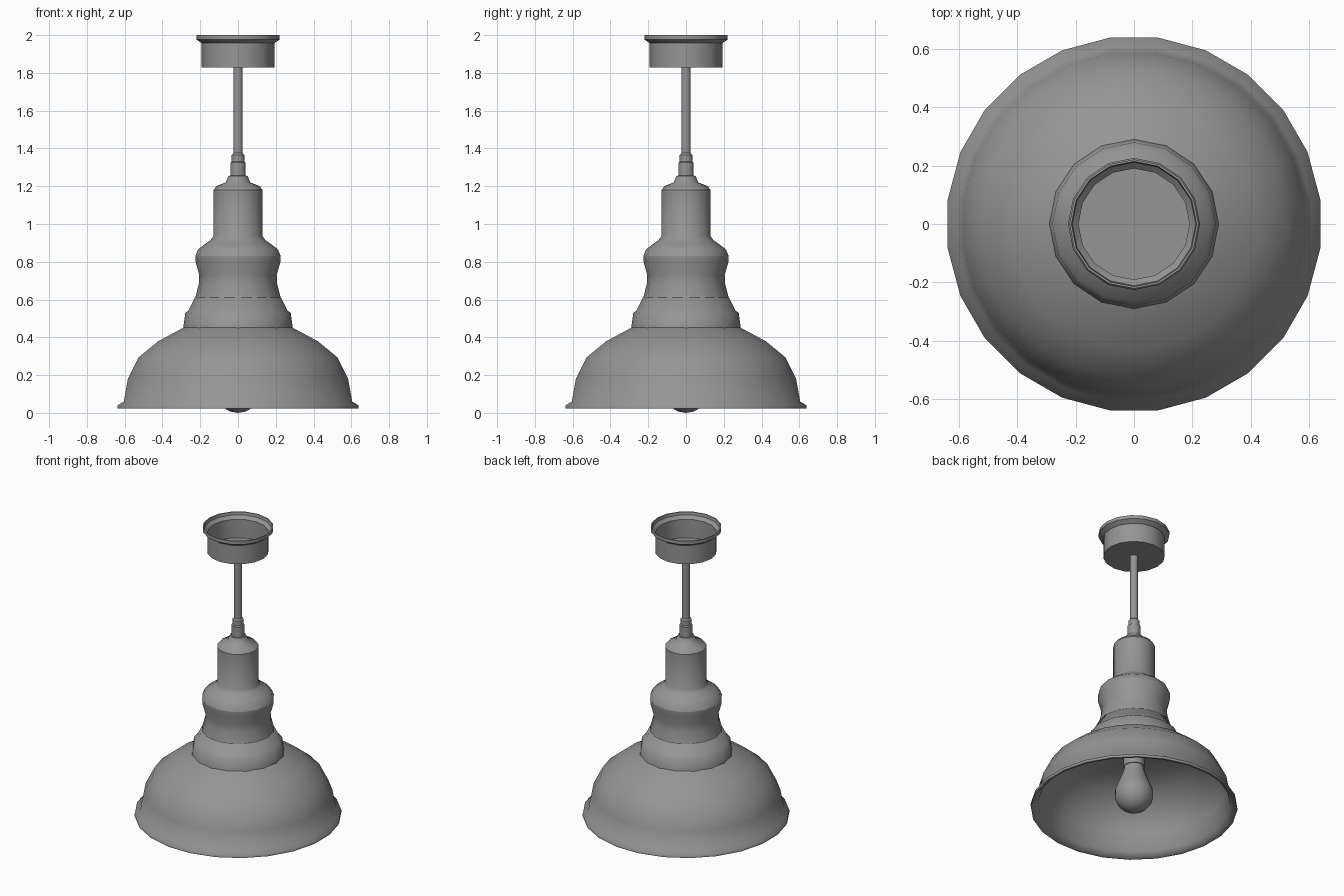
import bpy, bmesh, math

if "Cube" in bpy.data.objects:
    bpy.data.objects.remove(bpy.data.objects["Cube"])

# Dark grey shared by all parts
grey = bpy.data.materials.new("dark_grey")
grey.diffuse_color = (0.3, 0.3, 0.3, 1)
grey.use_nodes = True
grey.node_tree.nodes["Principled BSDF"].inputs["Base Color"].default_value = grey.diffuse_color


def lathe(name, profile, sides=16, offset=0.0, smooth=35):
    """Revolve (radius, z) points around z; radius 0 gives a pole."""
    bm = bmesh.new()
    rings = []
    for r, z in profile:
        if r == 0:
            rings.append([bm.verts.new((0, 0, z))] * sides)
        else:
            angles = [2 * math.pi * i / sides + offset for i in range(sides)]
            rings.append([bm.verts.new((r * math.cos(a), r * math.sin(a), z)) for a in angles])
    for low, high in zip(rings, rings[1:]):
        for i in range(sides):
            j = (i + 1) % sides
            corners = list(dict.fromkeys([low[i], low[j], high[j], high[i]]))
            bm.faces.new(corners)
    bmesh.ops.recalc_face_normals(bm, faces=bm.faces)
    mesh = bpy.data.meshes.new(name)
    bm.to_mesh(mesh)
    bm.free()
    mesh.materials.append(grey)
    obj = bpy.data.objects.new(name, mesh)
    bpy.context.collection.objects.link(obj)
    bpy.ops.object.select_all(action='DESELECT')
    obj.select_set(True)
    bpy.context.view_layer.objects.active = obj
    bpy.ops.object.shade_smooth_by_angle(angle=math.radians(smooth))
    return obj


# Wide dome with a flared rim, lined inside up to a closed ceiling
lathe("shade_dome", [
    (0.285, 0.453), (0.293, 0.45), (0.425, 0.38), (0.53, 0.295), (0.588, 0.18),
    (0.61, 0.06), (0.643, 0.04), (0.643, 0.022), (0.63, 0.022),
    (0.598, 0.055), (0.576, 0.175), (0.52, 0.285), (0.415, 0.37), (0.3, 0.425), (0, 0.43),
], sides=24, offset=math.radians(7.5), smooth=70)

# Stepped collar above the dome
lathe("shade_collar", [
    (0.29, 0.45), (0.279, 0.53), (0.263, 0.54), (0.228, 0.61), (0.22, 0.612),
], smooth=55)

# Waisted neck and its rounded shoulder
lathe("shade_neck", [
    (0.226, 0.61), (0.208, 0.68), (0.205, 0.73), (0.225, 0.80), (0.226, 0.83),
], smooth=60)
lathe("shade_shoulder", [
    (0.226, 0.83), (0.212, 0.865), (0.18, 0.89), (0.145, 0.915), (0.13, 0.935),
    (0.13, 1.18),
], smooth=60)

# Rounded cap of the lamp holder
lathe("holder_cap", [
    (0.13, 1.18), (0.115, 1.20), (0.065, 1.22), (0.05, 1.255), (0.04, 1.256),
], smooth=60)

# Cord grip and hanging cord
lathe("cord_grip", [
    (0.041, 1.25), (0.041, 1.325), (0.034, 1.33), (0.034, 1.365),
    (0.025, 1.375), (0.02, 1.375),
])
lathe("cord", [(0.025, 1.37), (0.025, 1.83)], sides=12)

# Open ceiling cup with a flanged lip
lathe("ceiling_cup", [
    (0, 1.828), (0.192, 1.828), (0.192, 1.957), (0.207, 1.967), (0.221, 1.977), (0.221, 2.0),
    (0.214, 2.0), (0.211, 1.98), (0.19, 1.96), (0.19, 1.834), (0, 1.834),
])

# Bulb and the socket it screws into
lathe("bulb_socket", [(0, 0.315), (0.067, 0.315), (0.067, 0.43)])
bulb = [(0.122 * math.sin(math.radians(a)), 0.122 - 0.122 * math.cos(math.radians(a)))
        for a in range(0, 121, 20)]
lathe("bulb", bulb + [(0.08, 0.245), (0.065, 0.29), (0.06, 0.33)])
